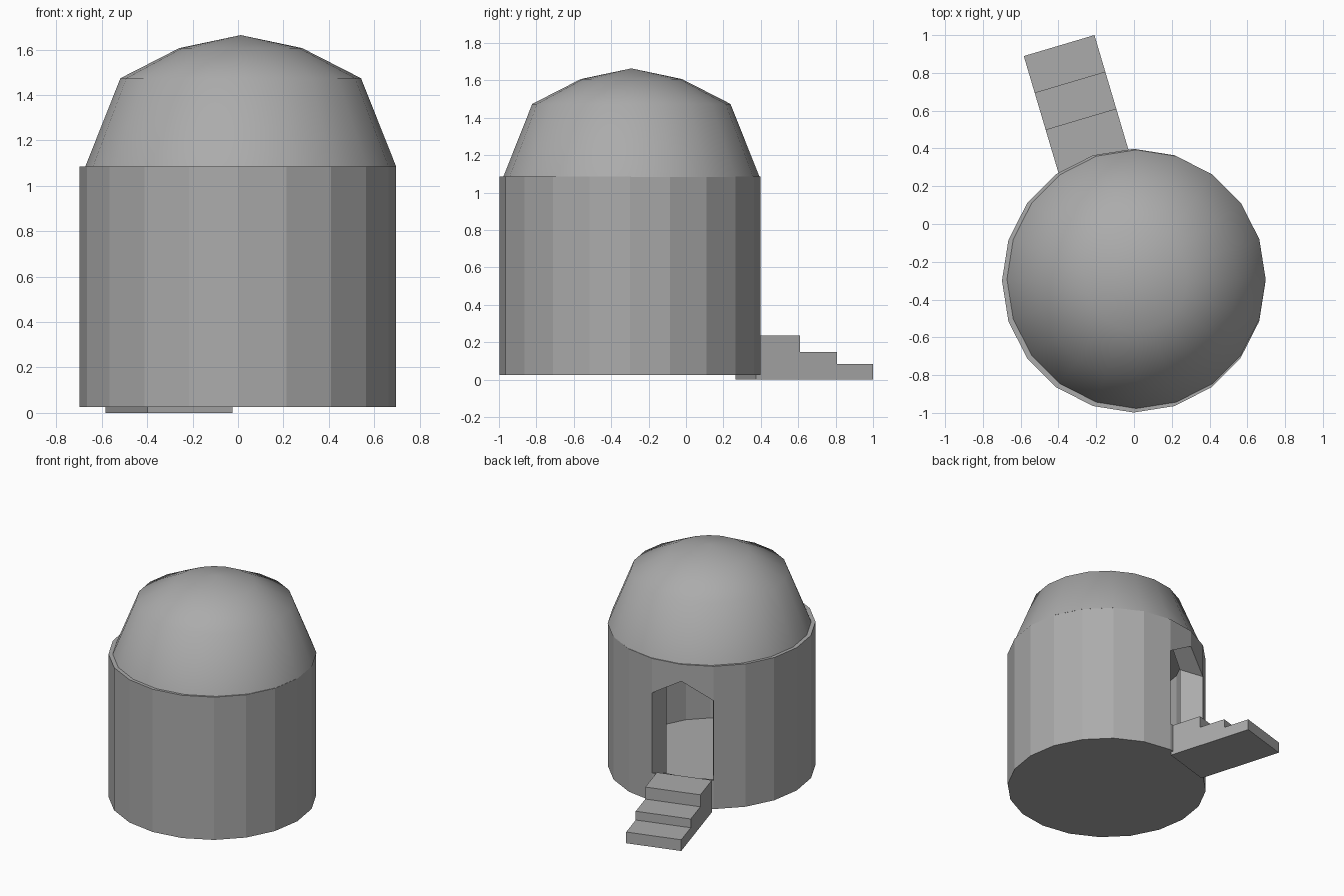
import bpy, bmesh, math
from mathutils import Vector

cube = bpy.data.objects.get("Cube")
if cube:
    bpy.data.objects.remove(cube, do_unlink=True)

SIDES = 20
DOOR = (5, 6)  # wall panels left open for the doorway
GREY = (0.41, 0.41, 0.41, 1)

stone = bpy.data.materials.new("plain_grey")
stone.use_nodes = True
stone.diffuse_color = GREY
stone.node_tree.nodes["Principled BSDF"].inputs["Base Color"].default_value = GREY


def finish(name, bm, smooth=False):
    bmesh.ops.recalc_face_normals(bm, faces=bm.faces)
    for face in bm.faces:
        face.smooth = smooth
    mesh = bpy.data.meshes.new(name)
    bm.to_mesh(mesh)
    bm.free()
    mesh.materials.append(stone)
    obj = bpy.data.objects.new(name, mesh)
    bpy.context.collection.objects.link(obj)
    return obj


def ring(bm, radius, height, centre, peak=0.0):
    """Ring of vertices; peak raises the vertex in the middle of the doorway."""
    verts = []
    for i in range(SIDES):
        a = math.tau * i / SIDES
        z = height + (peak if i == DOOR[1] else 0)
        verts.append(bm.verts.new((centre[0] + radius * math.cos(a),
                                   centre[1] + radius * math.sin(a), z)))
    return verts


def skin(bm, low, high, skip=()):
    for i in range(SIDES):
        if i not in skip:
            j = (i + 1) % SIDES
            bm.faces.new((low[i], low[j], high[j], high[i]))


# Round tower: thick wall, floor, ceiling and a pointed doorway
bm = bmesh.new()
shells = []
for radius, floor, sill, lintel, top in ((0.698, 0.026, 0.237, 0.83, 1.085),
                                         (0.53, 0.13, 0.17, 0.91, 1.05)):
    centre = (-0.001, -0.30)
    rings = [ring(bm, radius, floor, centre), ring(bm, radius, sill, centre),
             ring(bm, radius, lintel, centre, 0.13), ring(bm, radius, top, centre)]
    skin(bm, rings[0], rings[1])
    skin(bm, rings[1], rings[2], DOOR)
    skin(bm, rings[2], rings[3])
    bm.faces.new(rings[0])
    bm.faces.new(rings[3])
    shells.append(rings)
outer, inner = shells
for level in (1, 2):  # sill and arch
    for i in DOOR:
        bm.faces.new((outer[level][i], outer[level][i + 1],
                      inner[level][i + 1], inner[level][i]))
for i in (DOOR[0], DOOR[1] + 1):  # jambs
    bm.faces.new((outer[1][i], outer[2][i], inner[2][i], inner[1][i]))
finish("tower_wall", bm)

# Smooth domed roof
bm = bmesh.new()
centre = (0.012, -0.292)
rings = [ring(bm, r, z, centre) for r, z in ((0.685, 1.084), (0.53, 1.474), (0.27, 1.607))]
for low, high in zip(rings, rings[1:]):
    skin(bm, low, high)
apex = bm.verts.new((*centre, 1.664))
for i in range(SIDES):
    bm.faces.new((rings[-1][i], rings[-1][(i + 1) % SIDES], apex))
finish("dome_roof", bm, smooth=True)

# Entrance stairs: stepped profile extruded across the width
bm = bmesh.new()
start = Vector((-0.398, 0.264, 0))
across = Vector((0.374, 0.111, 0))
along = Vector((-0.111, 0.374, 0)).normalized()
profile = [(0, 0), (0.652, 0), (0.652, 0.083), (0.45, 0.083),
           (0.45, 0.148), (0.246, 0.148), (0.246, 0.237), (0, 0.237)]
side = bm.faces.new([bm.verts.new(start + along * d + Vector((0, 0, z))) for d, z in profile])
extruded = bmesh.ops.extrude_face_region(bm, geom=[side], use_keep_orig=True)
moved = [v for v in extruded["geom"] if isinstance(v, bmesh.types.BMVert)]
bmesh.ops.translate(bm, verts=moved, vec=across)
finish("entrance_stairs", bm)
